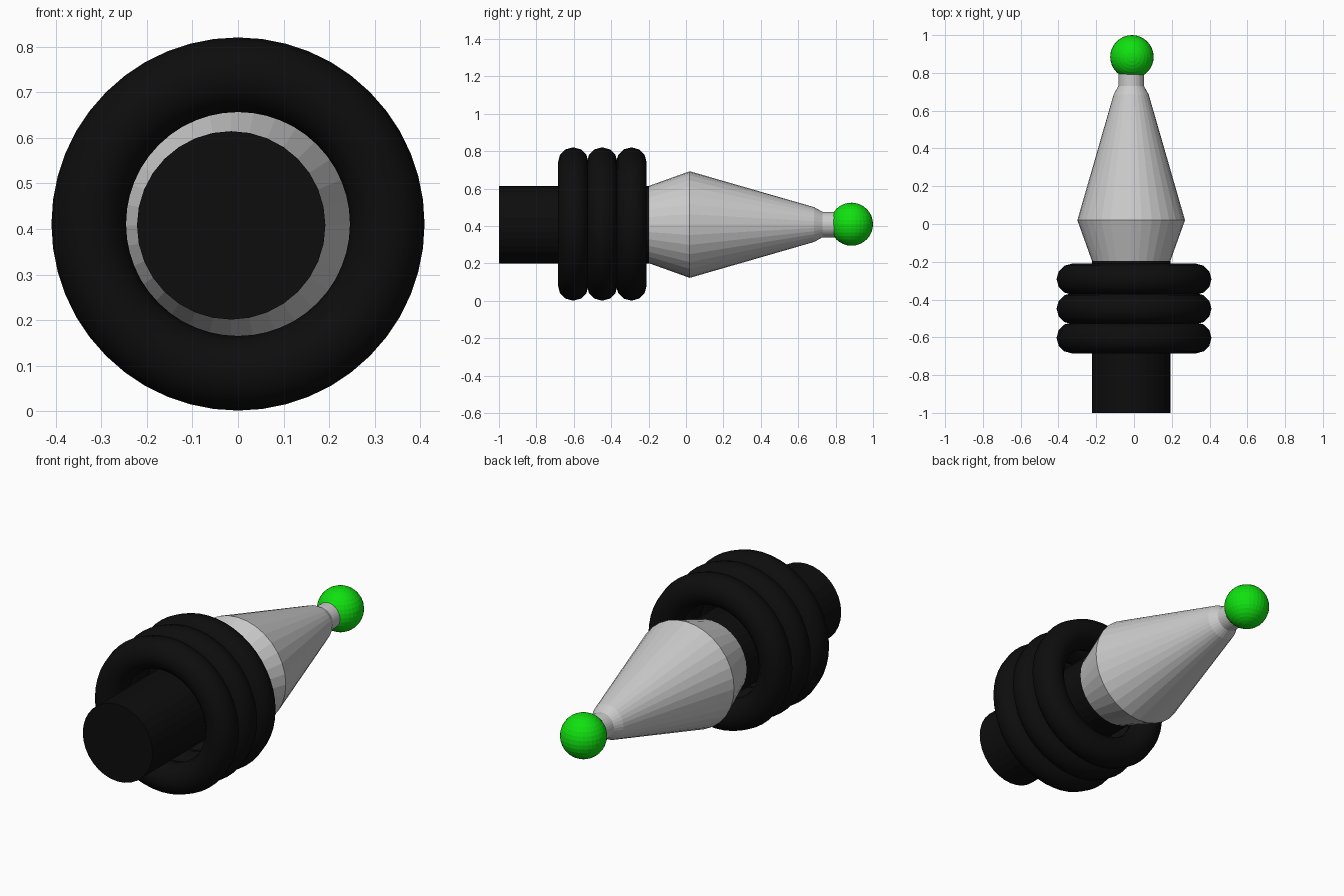
import bpy, bmesh, math
from mathutils import Matrix

if "Cube" in bpy.data.objects:
    bpy.data.objects.remove(bpy.data.objects["Cube"])

CX, CZ = -0.015, 0.408          # axis of the body, running along y


def material(name, rgb):
    m = bpy.data.materials.new(name)
    m.diffuse_color = (*rgb, 1)
    m.use_nodes = True
    m.node_tree.nodes["Principled BSDF"].inputs["Base Color"].default_value = m.diffuse_color
    return m


black = material("black rubber", (0.004, 0.004, 0.004))
grey = material("grey metal", (0.6, 0.6, 0.6))
green = material("green tip", (0.005, 0.75, 0.005))


def add_object(name, bm, mat, smooth=False):
    bmesh.ops.recalc_face_normals(bm, faces=bm.faces)
    mesh = bpy.data.meshes.new(name)
    bm.to_mesh(mesh)
    bm.free()
    mesh.materials.append(mat)
    for p in mesh.polygons:
        p.use_smooth = smooth
    obj = bpy.data.objects.new(name, mesh)
    bpy.context.collection.objects.link(obj)
    return obj


def lathe(name, profile, mat, sides=32):
    """Closed solid turned around the y axis from (y, radius) pairs."""
    bm = bmesh.new()
    rings = []
    for y, r in profile:
        rings.append([bm.verts.new((CX + r * math.sin(math.tau * i / sides), y,
                                    CZ + r * math.cos(math.tau * i / sides)))
                      for i in range(sides)])
    for a, b in zip(rings, rings[1:]):
        for i in range(sides):
            j = (i + 1) % sides
            bm.faces.new((a[i], a[j], b[j], b[i]))
    bm.faces.new(rings[0])
    bm.faces.new(rings[-1])
    return add_object(name, bm, mat)


# Grip rod
lathe("grip_rod", [(-1.0, 0.207), (-0.197, 0.207)], black)

# Tapered body with a narrow neck
lathe("tapered_body", [(-0.197, 0.207), (0.02, 0.285), (0.685, 0.093),
                       (0.73, 0.068), (0.82, 0.068)], grey)

# Three thick rings around the grip
for n, y in enumerate((-0.603, -0.448, -0.292)):
    bpy.ops.mesh.primitive_torus_add(
        major_segments=48, minor_segments=12, major_radius=0.328,
        minor_radius=0.082, location=(0, y, 0.411),
        rotation=(math.pi / 2, 0, 0))
    ring = bpy.context.object
    ring.name = f"grip_ring_{n + 1}"
    ring.data.materials.append(black)
    bpy.ops.object.shade_smooth()

# Ball at the tip
bm = bmesh.new()
bmesh.ops.create_uvsphere(bm, u_segments=32, v_segments=16, radius=0.115,
                          matrix=Matrix.Translation((-0.011, 0.885, 0.41)))
add_object("tip_ball", bm, green)
